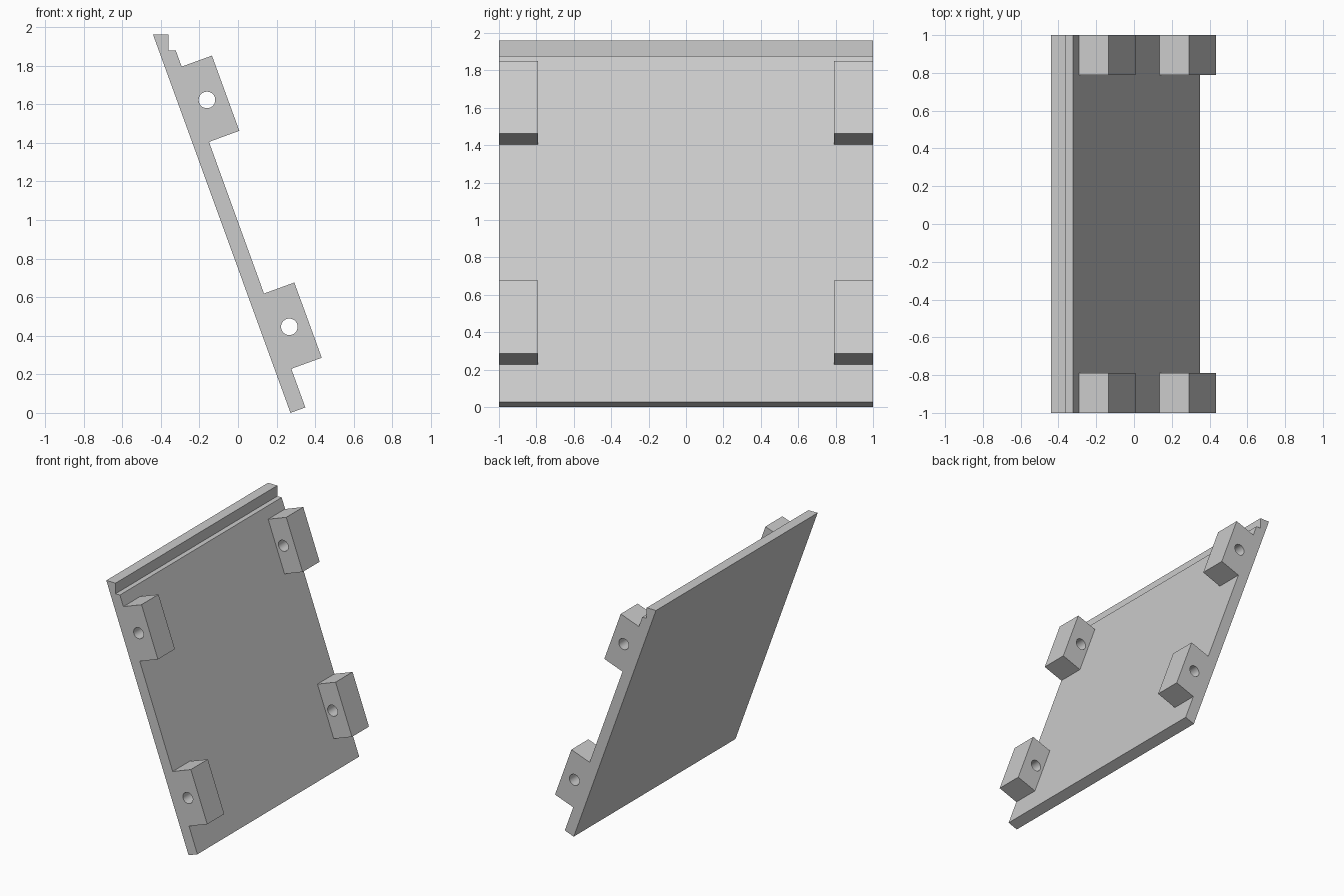
import bpy, bmesh, math
from mathutils import Vector

cube = bpy.data.objects.get("Cube")
if cube:
    bpy.data.objects.remove(cube, do_unlink=True)

grey = bpy.data.materials.new("light_grey")
grey.use_nodes = True
colour = (0.6, 0.6, 0.6, 1)
grey.diffuse_color = colour
grey.node_tree.nodes["Principled BSDF"].inputs["Base Color"].default_value = colour


def extrude_profile(name, points, y0, y1):
    """Solid made from an x-z outline swept from y0 to y1."""
    bm = bmesh.new()
    face = bm.faces.new([bm.verts.new((x, y0, z)) for x, z in points])
    swept = bmesh.ops.extrude_face_region(bm, geom=[face])["geom"]
    verts = [v for v in swept if isinstance(v, bmesh.types.BMVert)]
    bmesh.ops.translate(bm, verts=verts, vec=(0, y1 - y0, 0))
    bmesh.ops.recalc_face_normals(bm, faces=bm.faces)
    mesh = bpy.data.meshes.new(name)
    bm.to_mesh(mesh)
    bm.free()
    mesh.materials.append(grey)
    obj = bpy.data.objects.new(name, mesh)
    bpy.context.collection.objects.link(obj)
    return obj


def combine(target, tool, operation):
    """Apply a boolean and discard the tool object."""
    mod = target.modifiers.new(operation, 'BOOLEAN')
    mod.object, mod.operation, mod.solver = tool, operation, 'EXACT'
    bpy.context.view_layer.objects.active = target
    bpy.ops.object.modifier_apply(modifier=mod.name)
    bpy.data.objects.remove(tool, do_unlink=True)


# Leaning plate with a stepped rebate along its top edge
panel = extrude_profile("leaning_panel", [
    (-0.44, 1.96), (-0.36, 1.96), (-0.36, 1.877), (-0.322, 1.877),
    (0.349, 0.028), (0.272, 0)], -1, 1)

# Directions along and out of the leaning face
lean = math.radians(20)
down = Vector((math.sin(lean), -math.cos(lean)))
out = Vector((math.cos(lean), math.sin(lean)))

# Drilled lugs at the four corners, rooted inside the plate
for level, corner in (("upper", (-0.291, 1.795)), ("lower", (0.136, 0.619))):
    top = Vector(corner)
    outline = [top + down * d + out * o for d, o in
               ((0, -0.04), (0, 0.166), (0.415, 0.166), (0.415, -0.04))]
    centre = top + down * 0.207 + out * 0.063
    hole = [centre + Vector((math.cos(a), math.sin(a))) * 0.043
            for a in (math.tau * i / 32 for i in range(32))]
    for end, y0, y1 in (("front", -1, -0.79), ("back", 0.79, 1)):
        lug = extrude_profile(f"{level}_{end}_lug", outline, y0, y1)
        drill = extrude_profile("drill", hole, y0 - 0.1, y1 + 0.1)
        combine(lug, drill, 'DIFFERENCE')
        combine(panel, lug, 'UNION')

bpy.ops.object.select_all(action='DESELECT')
panel.select_set(True)
bpy.context.view_layer.objects.active = panel
bpy.ops.object.shade_smooth_by_angle(angle=math.radians(30))
